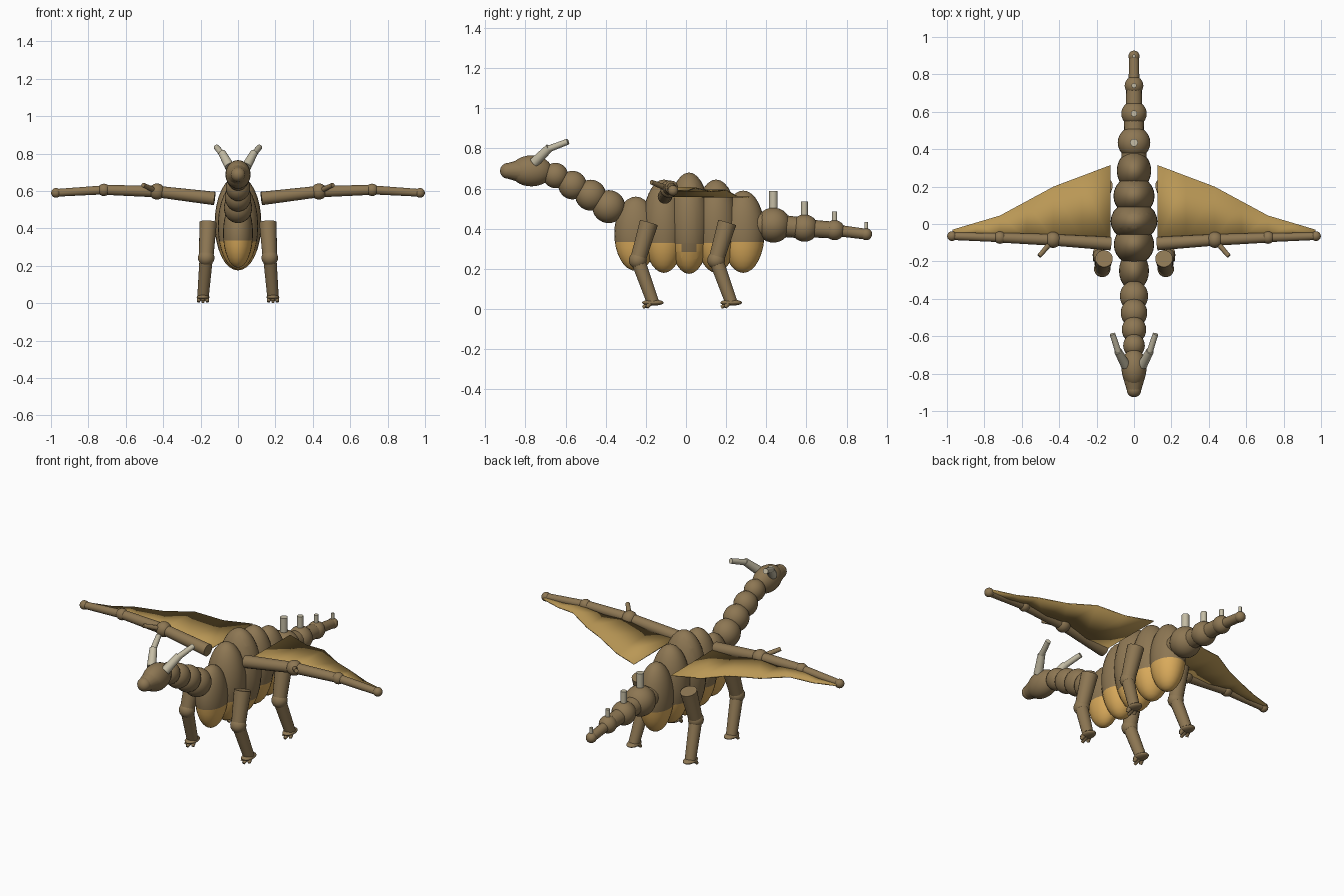
import bpy, bmesh, math
from mathutils import Vector, Matrix

cube = bpy.data.objects.get("Cube")
if cube:
    bpy.data.objects.remove(cube)


def material(name, rgb):
    m = bpy.data.materials.new(name)
    m.use_nodes = True
    col = [(c / 255) ** 2.2 for c in rgb] + [1]
    m.diffuse_color = col
    bsdf = m.node_tree.nodes["Principled BSDF"]
    bsdf.inputs["Base Color"].default_value = col
    bsdf.inputs["Roughness"].default_value = 0.8
    return m


BROWN = material("hide_brown", (140, 118, 84))
GOLD = material("belly_gold", (218, 170, 92))
TAN = material("membrane_tan", (184, 150, 86))
IVORY = material("horn_ivory", (195, 187, 163))


def finish(name, bm, *mats):
    mesh = bpy.data.meshes.new(name)
    bm.to_mesh(mesh)
    bm.free()
    ob = bpy.data.objects.new(name, mesh)
    bpy.context.collection.objects.link(ob)
    for m in mats:
        mesh.materials.append(m)
    bpy.ops.object.select_all(action="DESELECT")
    ob.select_set(True)
    bpy.context.view_layer.objects.active = ob
    bpy.ops.object.shade_smooth_by_angle(angle=math.radians(40))
    return ob


def ball_mesh(loc, radii):
    bm = bmesh.new()
    bmesh.ops.create_uvsphere(bm, u_segments=24, v_segments=16, radius=1)
    bmesh.ops.transform(bm, verts=bm.verts,
                        matrix=Matrix.Translation(loc) @ Matrix.Diagonal((*radii, 1)))
    return bm


def ball(name, loc, radii, mat=BROWN):
    if not isinstance(radii, tuple):
        radii = (radii,) * 3
    return finish(name, ball_mesh(loc, radii), mat)


def rod(name, a, b, r1, r2, mat=BROWN):
    a, b = Vector(a), Vector(b)
    d = b - a
    bm = bmesh.new()
    bmesh.ops.create_cone(bm, cap_ends=True, segments=16, radius1=r1, radius2=r2, depth=d.length)
    turn = d.to_track_quat("Z", "Y").to_matrix().to_4x4()
    bmesh.ops.transform(bm, verts=bm.verts, matrix=Matrix.Translation((a + b) / 2) @ turn)
    return finish(name, bm, mat)


# Body: ellipsoids with a gold underside (y, top, bottom, half width, colour line)
body = [(-.25, .56, .19, .08, .335), (-.11, .645, .18, .108, .33), (.015, .68, .175, .125, .325),
        (.15, .645, .18, .11, .33), (.285, .59, .18, .092, .335)]
for i, (y, top, low, rx, line) in enumerate(body):
    bm = ball_mesh((0, y, (top + low) / 2), (rx, .107, (top - low) / 2))
    middle = i == 2
    cuts = [((0, 0, line), (0, 0, 1))]
    if middle:
        cuts += [((0, 0, .285), (0, 0, 1)), ((0, y - .038, 0), (0, 1, 0)), ((0, y + .038, 0), (0, 1, 0))]
    for co, no in cuts:
        bmesh.ops.bisect_plane(bm, geom=bm.verts[:] + bm.edges[:] + bm.faces[:], plane_co=co, plane_no=no)
    for f in bm.faces:
        c = f.calc_center_median()
        saddle = middle and abs(c.y - y) < .038 and c.z > .285
        f.material_index = 0 if c.z > line or saddle else 1
    finish(f"body_segment_{i + 1}", bm, BROWN, GOLD)

# Neck beads
for i, (y, z, r) in enumerate([(-.385, .51, .082), (-.475, .567, .077), (-.565, .617, .071), (-.65, .665, .063)]):
    ball(f"neck_bead_{i + 1}", (0, y, z), (r * .92, r, r))

# Head and snout
ball("head", (0, -.77, .688), (.067, .105, .077))
rod("snout", (0, -.81, .688), (0, -.89, .688), .062, .038)
ball("snout_tip", (0, -.887, .688), .039)

# Tail: joints, tapering links and a spike over each joint
tail = [(.285, .42, .08), (.435, .418, .087), (.59, .403, .068), (.74, .393, .05), (.897, .373, .03)]
links = [.07, .056, .045, .029]
for i, r in enumerate(links):
    (y0, z0, _), (y, z, joint) = tail[i], tail[i + 1]
    rod(f"tail_link_{i + 1}", (0, y0, z0), (0, y, z), r, r * .92)
    ball(f"tail_joint_{i + 1}", (0, y, z), joint)
    rod(f"tail_spike_{i + 1}", (0, y, z), (0, y, .587 - i * .051), .021 - i * .004, .021 - i * .004, IVORY)


def wing_membrane(side, s, front, back):
    # Ribs span bone to trailing edge, with a slight sag halfway between ribs
    bm = bmesh.new()
    ribs = []
    for i in range(len(front)):
        ribs.append((Vector(front[i]), Vector(back[i])))
        if i + 1 < len(front):
            sag = Vector((0, 0, .016 - .004 * i))
            ribs.append(tuple((Vector(e[i]) + Vector(e[i + 1])) / 2 - sag for e in (front, back)))
    rows = [[bm.verts.new((p.x * s, p.y, p.z)) for p in rib] for rib in ribs]
    for a, b in zip(rows, rows[1:]):
        bm.faces.new((a[0], b[0], b[1], a[1]))
    bmesh.ops.recalc_face_normals(bm, faces=bm.faces)
    ob = finish(f"{side}_wing_membrane", bm, TAN)
    mod = ob.modifiers.new("thickness", "SOLIDIFY")
    mod.thickness = .006
    mod.offset = 0


wing = [(.125, -.105, .56), (.433, -.085, .597), (.717, -.073, .606), (.973, -.065, .59)]
trail = [(.125, .315, .557), (.43, .2, .592), (.717, .045, .603), (.97, -.03, .59)]
for side, s in (("left", 1), ("right", -1)):
    def at(p):
        return (p[0] * s, p[1], p[2])

    # Horns in two stages
    rod(f"{side}_horn_base", at((.045, -.755, .73)), at((.085, -.68, .803)), .026, .021, IVORY)
    rod(f"{side}_horn_tip", at((.082, -.69, .795)), at((.115, -.588, .834)), .017, .015, IVORY)

    # Wing bones, joints, claw and membrane
    for i, (bone, joint) in enumerate([(.036, .043), (.031, .033), (.024, .026)]):
        rod(f"{side}_wing_bone_{i + 1}", at(wing[i]), at(wing[i + 1]), bone, bone * .85)
        ball(f"{side}_wing_joint_{i + 1}", at(wing[i + 1]), joint)
    rod(f"{side}_wing_claw", at((.433, -.085, .597)), at((.507, -.172, .632)), .015, .012)
    wing_membrane(side, s, wing, trail)

    # Legs
    for pos, y in (("front", -.19), ("back", .2)):
        name = f"{side}_{pos}"
        knee, ankle = at((.17, y - .05, .243)), at((.187, y + .025, .035))
        rod(f"{name}_thigh", at((.16, y + .005, .43)), knee, .047, .039)
        ball(f"{name}_knee", knee, .044)
        rod(f"{name}_shin", knee, ankle, .036, .031)
        ball(f"{name}_foot", at((.187, y + .025, .032)), (.034, .054, .015))
        for k in (-1, 0, 1):
            rod(f"{name}_toe_{k + 2}", at((.187 + k * .018, y + .01, .028)),
                at((.187 + k * .024, y - .025 + abs(k) * .02, .008)), .014, .008)
